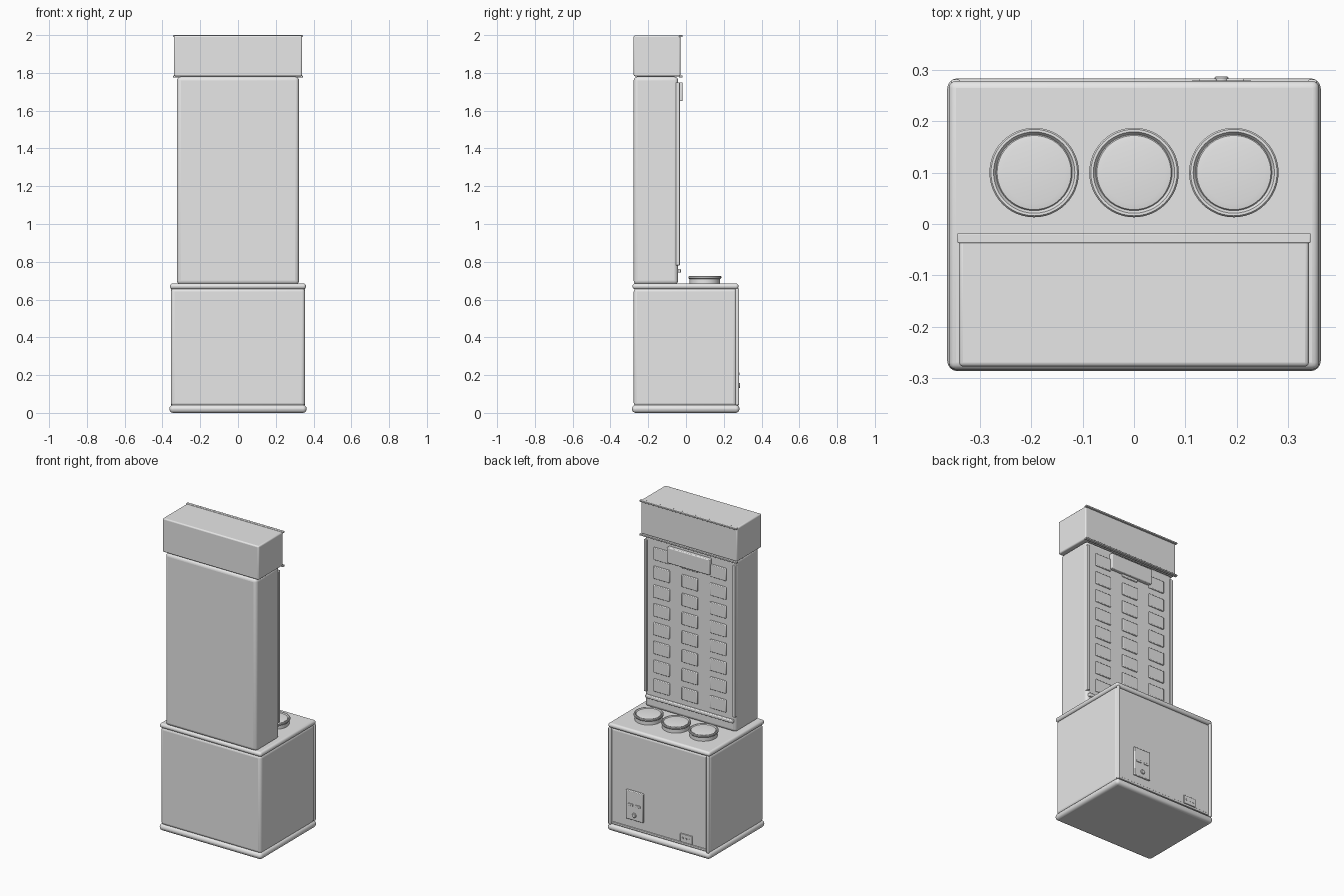
import bpy, math

if "Cube" in bpy.data.objects:
    bpy.data.objects.remove(bpy.data.objects["Cube"])

grey = bpy.data.materials.new("plain grey")
grey.diffuse_color = (0.8, 0.8, 0.8, 1)
grey.use_nodes = True
grey.node_tree.nodes["Principled BSDF"].inputs["Base Color"].default_value = grey.diffuse_color


def finish(ob, name, bevel=0.0, segments=3):
    ob.name = name
    ob.data.materials.append(grey)
    if bevel:
        m = ob.modifiers.new("bevel", 'BEVEL')
        m.width, m.segments = bevel, segments
        m.limit_method = 'ANGLE'
    bpy.ops.object.shade_smooth_by_angle(angle=math.radians(35))
    return ob


def box(name, x, y, z, bevel=0.0, segments=3):
    """Box from (min, max) ranges on each axis."""
    bpy.ops.mesh.primitive_cube_add(size=1)
    ob = bpy.context.object
    for v in ob.data.vertices:
        v.co = [r[0] if c < 0 else r[1] for c, r in zip(v.co, (x, y, z))]
    return finish(ob, name, bevel, segments)


def lathe(name, profile, loc, rot=(0, 0, 0), sides=48):
    """Spin an (r, z) profile that starts and ends on the axis."""
    verts, faces = [], []
    n = len(profile)
    for i in range(sides):
        a = 2 * math.pi * i / sides
        verts += [(r * math.cos(a), r * math.sin(a), z) for r, z in profile]
    for i in range(sides):
        j = (i + 1) % sides
        faces += [(i * n + k, j * n + k, j * n + k + 1, i * n + k + 1) for k in range(n - 1)]
    faces.append([i * n + n - 1 for i in range(sides)])
    me = bpy.data.meshes.new(name)
    me.from_pydata(verts, [], faces)
    ob = bpy.data.objects.new(name, me)
    bpy.context.collection.objects.link(ob)
    bpy.ops.object.select_all(action='DESELECT')
    ob.select_set(True)
    bpy.context.view_layer.objects.active = ob
    ob.location, ob.rotation_euler = loc, rot
    return finish(ob, name)


# main cabinet bodies
box("plinth", (-.363, .363), (-.286, .283), (0, .042), .02, 4)
box("lower_cabinet", (-.355, .355), (-.277, .268), (.035, .66), .018, 4)
box("counter_slab", (-.36, .36), (-.283, .278), (.655, .685), .014, 4)
box("tower", (-.323, .323), (-.277, -.042), (.68, 1.78), .02, 4)
box("top_box", (-.34, .34), (-.277, -.03), (1.782, 1.998), .008)

# top box trim rails
for label, z in (("upper", 1.99), ("lower", 1.775)):
    box(label + "_trim_rail", (-.343, .343), (-.037, -.018), (z, z + .01), .002, 2)

# tower panel trims and plate
for label, s in (("left", -1), ("right", 1)):
    xs = sorted((s * .303, s * .323))
    box(label + "_tower_strip", xs, (-.055, -.033), (.78, 1.75), .004)
    xs = sorted((s * .337, s * .356))
    box(label + "_cabinet_strip", xs, (.262, .281), (.04, .66), .006)
box("tower_bottom_strip", (-.31, .31), (-.05, -.027), (.742, .762), .005)
box("header_plate", (-.15, .15), (-.05, -.018), (1.65, 1.75), .005)

# grid of raised tiles, three columns by eight rows
for row in range(8):
    for col in (-1, 0, 1):
        zc, xc = .835 + .12 * row, .2 * col
        box("tile", (xc - .056, xc + .056), (-.05, -.034), (zc - .04, zc + .04), .004, 2)

# three round pads on the counter
pad = [(.081, .68), (.081, .708), (.087, .714), (.087, .721), (.084, .725),
       (.079, .725), (.076, .721), (.074, .718), (.072, .721), (.06, .723)]
for i in (-1, 0, 1):
    lathe("round_pad", pad, (.194 * i, .1, 0))

# rear door details
box("rear_bottom_strip", (-.337, .337), (.262, .273), (.045, .06), .003, 2)
box("coin_panel", (.11, .23), (.262, .279), (.11, .295), .004, 2)
for x in (.143, .197):
    box("coin_slot", (x - .017, x + .017), (.275, .283), (.2, .214), .002, 2)
knob = [(.014, 0), (.014, .009), (.011, .012)]
lathe("coin_knob", knob, (.17, .275, .145), (-math.pi / 2, 0, 0), 20)
box("vent_plate", (-.235, -.15), (.262, .274), (.062, .115), .002, 2)
for i in (-1, 0, 1):
    x = -.1925 + .024 * i
    box("vent_stud", (x - .005, x + .005), (.27, .276), (.084, .094))
